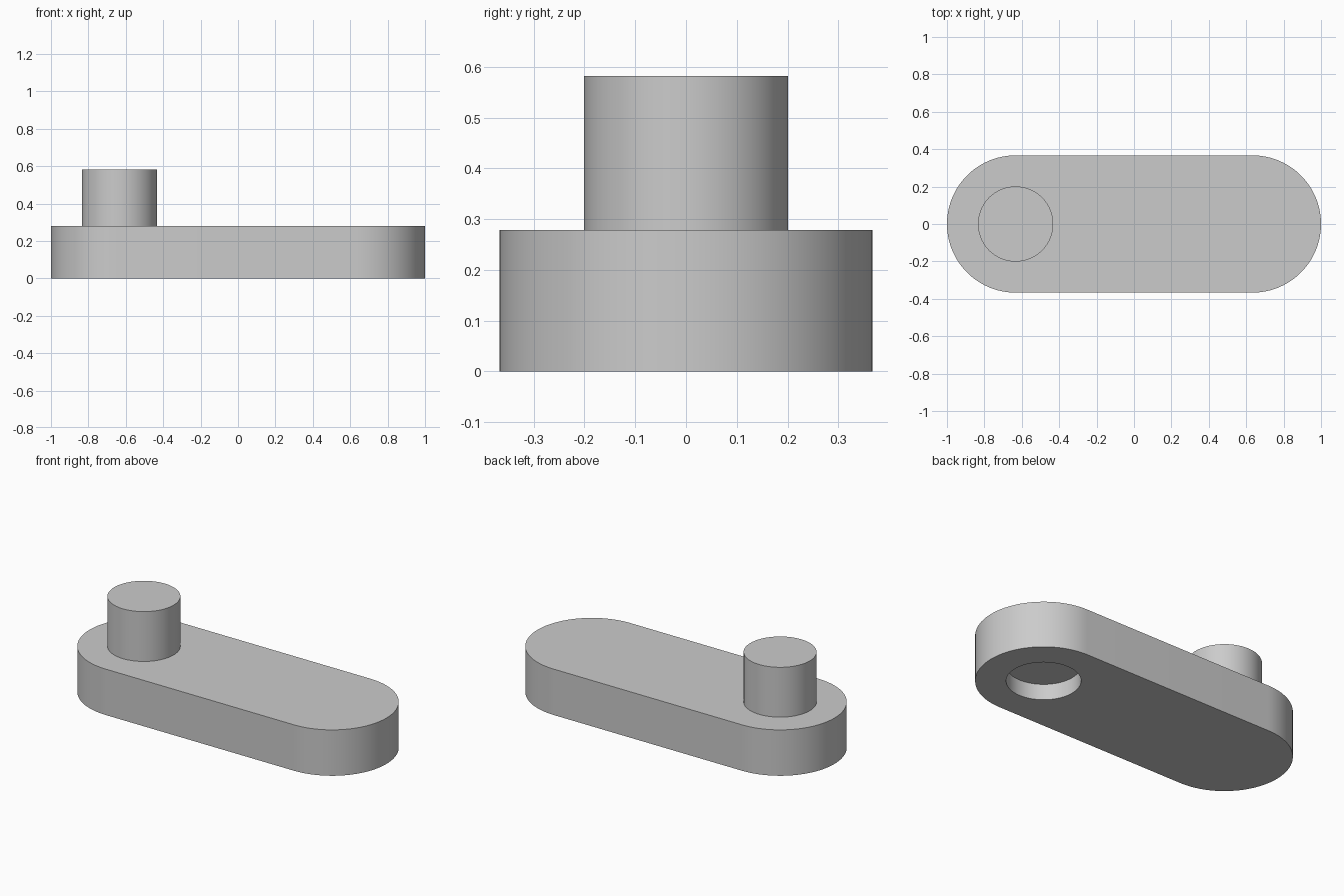
import bpy
import bmesh
from math import cos, sin, pi, radians

cube = bpy.data.objects.get("Cube")
if cube:
    bpy.data.objects.remove(cube, do_unlink=True)

END_X, END_R = 0.633, 0.367    # centre and radius of the rounded ends
PLATE_H, TOP_Z = 0.279, 0.582
PIN_R, HOLE_DEPTH = 0.201, 0.095
STEPS = 48                     # segments per half circle

grey = bpy.data.materials.new("plain_grey")
grey.use_nodes = True
colour = (0.6, 0.6, 0.6, 1)
grey.diffuse_color = colour
grey.node_tree.nodes["Principled BSDF"].inputs["Base Color"].default_value = colour


def arc(cx, r, start, sweep, steps):
    return [(cx + r * cos(start + sweep * i / steps),
             r * sin(start + sweep * i / steps)) for i in range(steps + 1)]


def extrude_outline(name, points, z0, z1):
    """Solid prism from a closed outline."""
    bm = bmesh.new()
    face = bm.faces.new([bm.verts.new((x, y, z0)) for x, y in points])
    top = bmesh.ops.extrude_face_region(bm, geom=[face])["geom"]
    bmesh.ops.translate(bm, vec=(0, 0, z1 - z0),
                        verts=[g for g in top if isinstance(g, bmesh.types.BMVert)])
    bmesh.ops.recalc_face_normals(bm, faces=bm.faces)
    mesh = bpy.data.meshes.new(name)
    bm.to_mesh(mesh)
    bm.free()
    mesh.materials.append(grey)
    obj = bpy.data.objects.new(name, mesh)
    bpy.context.collection.objects.link(obj)
    return obj


def circle(cx):
    return arc(cx, PIN_R, 0, 2 * pi, 2 * STEPS)[:-1]


def smooth(obj):
    bpy.ops.object.select_all(action="DESELECT")
    obj.select_set(True)
    bpy.context.view_layer.objects.active = obj
    bpy.ops.object.shade_smooth_by_angle(angle=radians(30))


# Link plate with two rounded ends
outline = arc(END_X, END_R, -pi / 2, pi, STEPS) + arc(-END_X, END_R, pi / 2, pi, STEPS)
plate = extrude_outline("link_plate", outline, 0, PLATE_H)

# Blind socket cut into the underside
cutter = extrude_outline("socket_cutter", circle(END_X), -0.1, HOLE_DEPTH)
cut = plate.modifiers.new("socket", "BOOLEAN")
cut.operation = "DIFFERENCE"
cut.solver = "EXACT"
cut.object = cutter
bpy.context.view_layer.objects.active = plate
bpy.ops.object.modifier_apply(modifier=cut.name)
bpy.data.objects.remove(cutter, do_unlink=True)
smooth(plate)

# Upright pin at the other end
pin = extrude_outline("pin", circle(-END_X), PLATE_H, TOP_Z)
smooth(pin)
